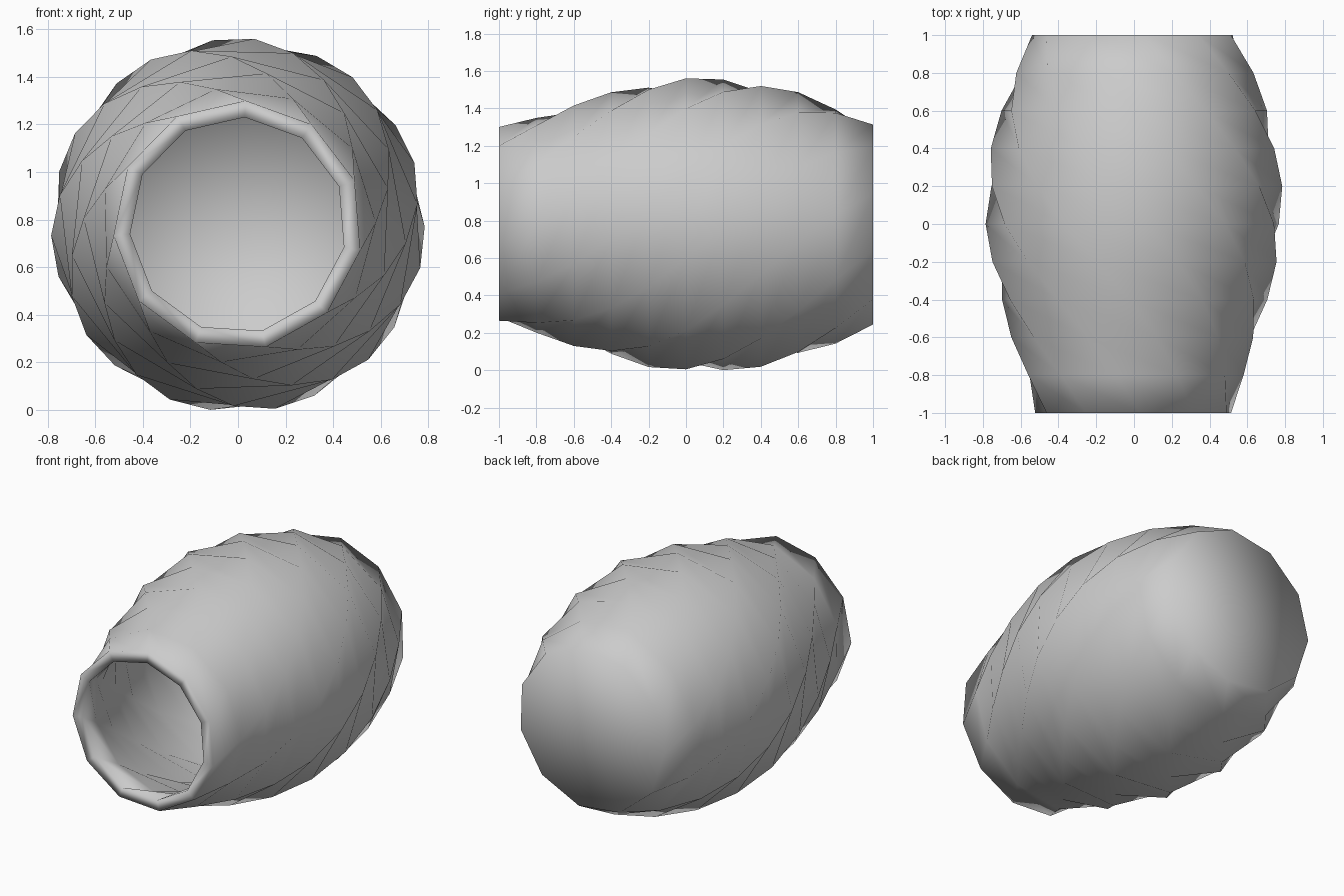
import bpy, bmesh
from math import sin, cos, radians, pi

if "Cube" in bpy.data.objects:
    bpy.data.objects.remove(bpy.data.objects["Cube"])

SIDES = 11
CENTRE_Z = 0.785
WALL = 0.07
TWIST = radians(12.8)      # turn from one ring to the next
START = radians(21)
RADII = [0.525, 0.58, 0.65, 0.71, 0.76, 0.787, 0.785, 0.76, 0.71, 0.635, 0.54]

bm = bmesh.new()


def ring(i, inset, y):
    """One twisted polygon ring around the barrel axis."""
    verts = []
    for k in range(SIDES):
        a = START + i * TWIST + 2 * pi * k / SIDES
        r = RADII[i] - inset
        verts.append(bm.verts.new((r * cos(a), y, CENTRE_Z + r * sin(a))))
    return verts


def bridge(a, b):
    """Join two rings with skewed triangle pairs."""
    for k in range(SIDES):
        n = (k + 1) % SIDES
        bm.faces.new((a[k], a[n], b[n]))
        bm.faces.new((a[k], b[n], b[k]))


def cap(r, y):
    """Close a ring with a fan."""
    c = bm.verts.new((0, y, CENTRE_Z))
    for k in range(SIDES):
        bm.faces.new((r[k], r[(k + 1) % SIDES], c))


# outer and inner walls
ys = [-1 + 0.2 * i for i in range(len(RADII))]
outer = [ring(i, 0, y) for i, y in enumerate(ys)]
inner = [ring(i, WALL, min(y, 1 - WALL)) for i, y in enumerate(ys)]
for shell in (outer, inner):
    for a, b in zip(shell, shell[1:]):
        bridge(a, b)

# closed back, inside and out, and the open front rim
cap(outer[-1], 1)
cap(inner[-1], 1 - WALL)
bridge(inner[0], outer[0])

bmesh.ops.recalc_face_normals(bm, faces=bm.faces)
low = min(v.co.z for v in bm.verts)
for v in bm.verts:
    v.co.z -= low
for f in bm.faces:
    f.smooth = True

mesh = bpy.data.meshes.new("barrel_shell")
bm.to_mesh(mesh)
bm.free()
bpy.context.collection.objects.link(bpy.data.objects.new("barrel_shell", mesh))
